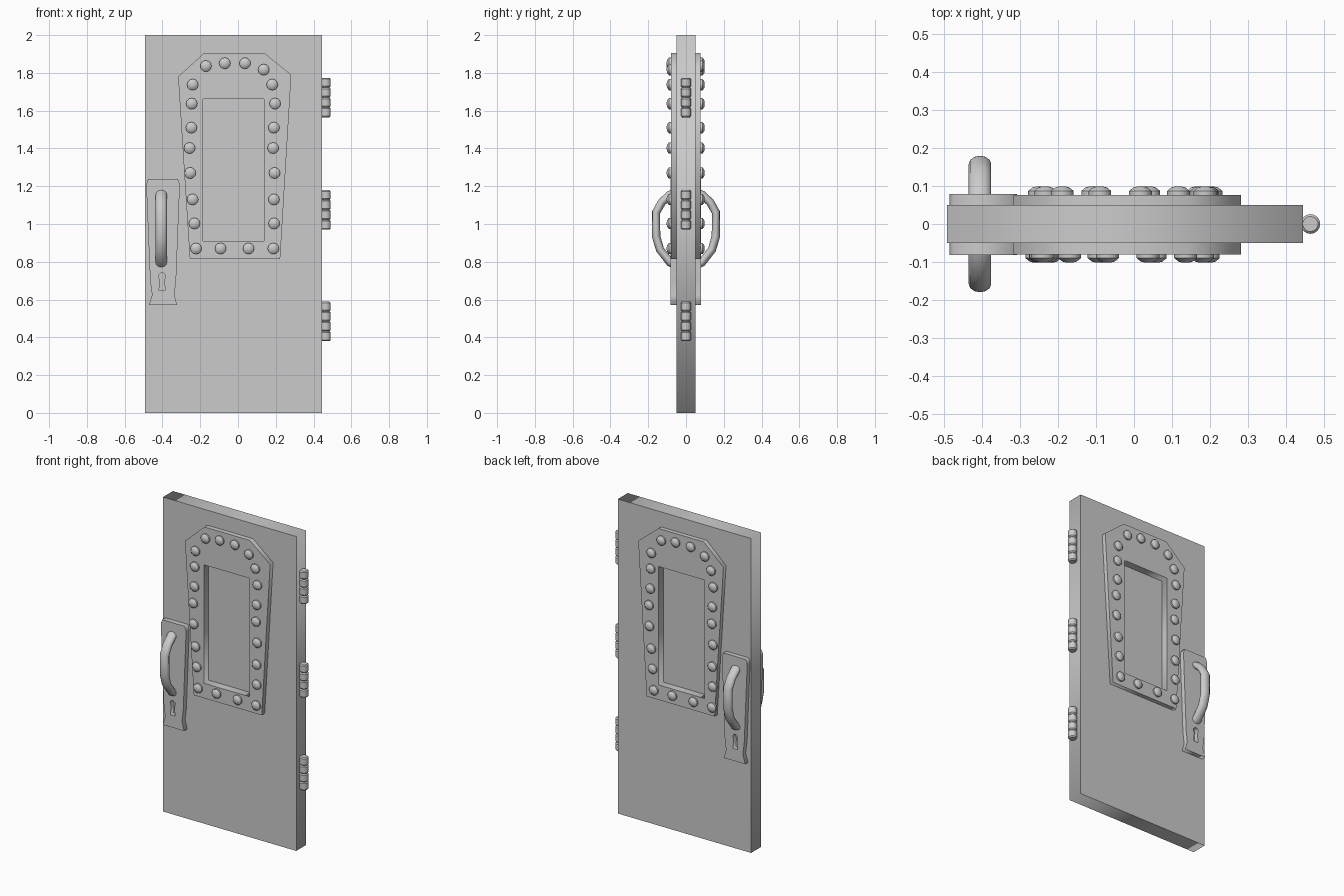
import bpy, bmesh
from math import pi, cos, sin
from mathutils import Matrix

if "Cube" in bpy.data.objects:
    bpy.data.objects.remove(bpy.data.objects["Cube"])


def to_mesh(ob, name):
    bpy.ops.object.select_all(action='DESELECT')
    bpy.context.view_layer.objects.active = ob
    ob.select_set(True)
    bpy.ops.object.convert(target='MESH')
    ob = bpy.context.object
    ob.name = name
    return ob


def smooth(ob, angle=40):
    bpy.ops.object.select_all(action='DESELECT')
    bpy.context.view_layer.objects.active = ob
    ob.select_set(True)
    bpy.ops.object.shade_smooth_by_angle(angle=angle * pi / 180)


def plate(name, loops, y0, y1):
    """Extrude x-z outlines (inner loops become holes) between y0 and y1."""
    cu = bpy.data.curves.new(name, 'CURVE')
    cu.dimensions, cu.fill_mode, cu.extrude = '2D', 'BOTH', abs(y1 - y0) / 2
    for pts in loops:
        sp = cu.splines.new('POLY')
        sp.points.add(len(pts) - 1)
        for p, (x, z) in zip(sp.points, pts):
            p.co = (x, z, 0, 1)
        sp.use_cyclic_u = True
    ob = bpy.data.objects.new(name, cu)
    bpy.context.collection.objects.link(ob)
    ob.rotation_euler.x = pi / 2
    ob.location.y = (y0 + y1) / 2
    return to_mesh(ob, name)


def lathe(bm, profile, sides, matrix):
    """Revolve (radius, height) points around local z."""
    rings = [[bm.verts.new(matrix @ Matrix.Rotation(2 * pi * i / sides, 4, 'Z')
                           @ Matrix.Translation((r, 0, h)).translation)
              for i in range(sides)] for r, h in profile]
    for a, b in zip(rings, rings[1:]):
        for i in range(sides):
            j = (i + 1) % sides
            bm.faces.new((a[i], a[j], b[j], b[i]))
    bm.faces.new(rings[0][::-1])
    bm.faces.new(rings[-1])


def finish(bm, name):
    bmesh.ops.recalc_face_normals(bm, faces=bm.faces)
    me = bpy.data.meshes.new(name)
    bm.to_mesh(me)
    bm.free()
    ob = bpy.data.objects.new(name, me)
    bpy.context.collection.objects.link(ob)
    smooth(ob)
    return ob


# Door slab with window opening, and the pane inside it
window = [(-.185, .91), (.138, .91), (.138, 1.663), (-.185, 1.663)]
plate("door_slab", [[(-.493, 0), (.445, 0), (.445, 2), (-.493, 2)], window], -.05, .05)
plate("window_pane", [window], -.03, .03)

frame = [(-.255, .815), (.223, .815), (.282, 1.79), (.14, 1.905), (-.18, 1.905), (-.317, 1.78)]
lock = [(-.472, .57), (-.322, .57), (-.337, .625), (-.328, .70), (-.308, 1.21), (-.318, 1.237),
        (-.476, 1.237), (-.486, 1.21), (-.465, .70), (-.455, .625)]
keyhole = [(-.402 + .018 * cos(a), .722 + .02 * sin(a))
           for a in [(-50 + 280 * i / 9) * pi / 180 for i in range(10)]]
keyhole += [(-.418, .648), (-.386, .648)]

# Rivet centres on the front face
rivets = [(-.17, 1.836), (-.07, 1.851), (.037, 1.851), (.136, 1.817),
          (-.24, 1.738), (.181, 1.738), (-.245, 1.637), (.196, 1.637),
          (-.247, 1.51), (.19, 1.51), (-.256, 1.402), (.186, 1.402),
          (-.253, 1.27), (.194, 1.27), (-.24, 1.13), (.19, 1.13),
          (-.231, 1.003), (.191, 1.003), (-.222, .87), (-.092, .87), (.056, .87), (.187, .87)]

for side, s in (("front", -1), ("back", 1)):
    face = .08 if s < 0 else .077
    plate(side + "_window_frame", [frame, window], s * .05, s * face)
    plate(side + "_lock_plate", [lock, keyhole], s * .05, s * (face + .002))

    # Domed rivets; the back set is turned around
    bm = bmesh.new()
    for x, z in rivets:
        x = x if s < 0 else -.053 - x
        m = Matrix.Translation((x, s * (face - .003), z)) @ Matrix.Rotation(-s * pi / 2, 4, 'X')
        lathe(bm, [(.03, 0), (.03, .013), (.019, .022), (.008, .025)], 12, m)
    finish(bm, side + "_rivets")

    # Pull handle: flattened tube along a bent path
    cu = bpy.data.curves.new("handle", 'CURVE')
    cu.dimensions, cu.bevel_depth, cu.bevel_resolution = '3D', .022, 4
    cu.use_fill_caps = True
    path = [(.06, 1.165), (.085, 1.155), (.128, 1.115), (.158, 1.062),
            (.158, .935), (.138, .865), (.085, .797), (.06, .785)]
    sp = cu.splines.new('POLY')
    sp.points.add(len(path) - 1)
    for p, (y, z) in zip(sp.points, path):
        p.co = (0, s * y, z, 1)
    ob = bpy.data.objects.new("handle", cu)
    bpy.context.collection.objects.link(ob)
    ob.location.x, ob.scale.x = -.406, 1.35
    smooth(to_mesh(ob, side + "_handle"))

# Hinges: four stacked knuckles each
for name, z0 in (("lower", .38), ("middle", .97), ("upper", 1.565)):
    bm = bmesh.new()
    profile = []
    for k in range(4):
        h = k * .0525
        profile += [(.02, h), (.026, h + .007), (.026, h + .0455), (.02, h + .0515)]
    lathe(bm, profile, 16, Matrix.Translation((.465, 0, z0)))
    finish(bm, name + "_hinge")
